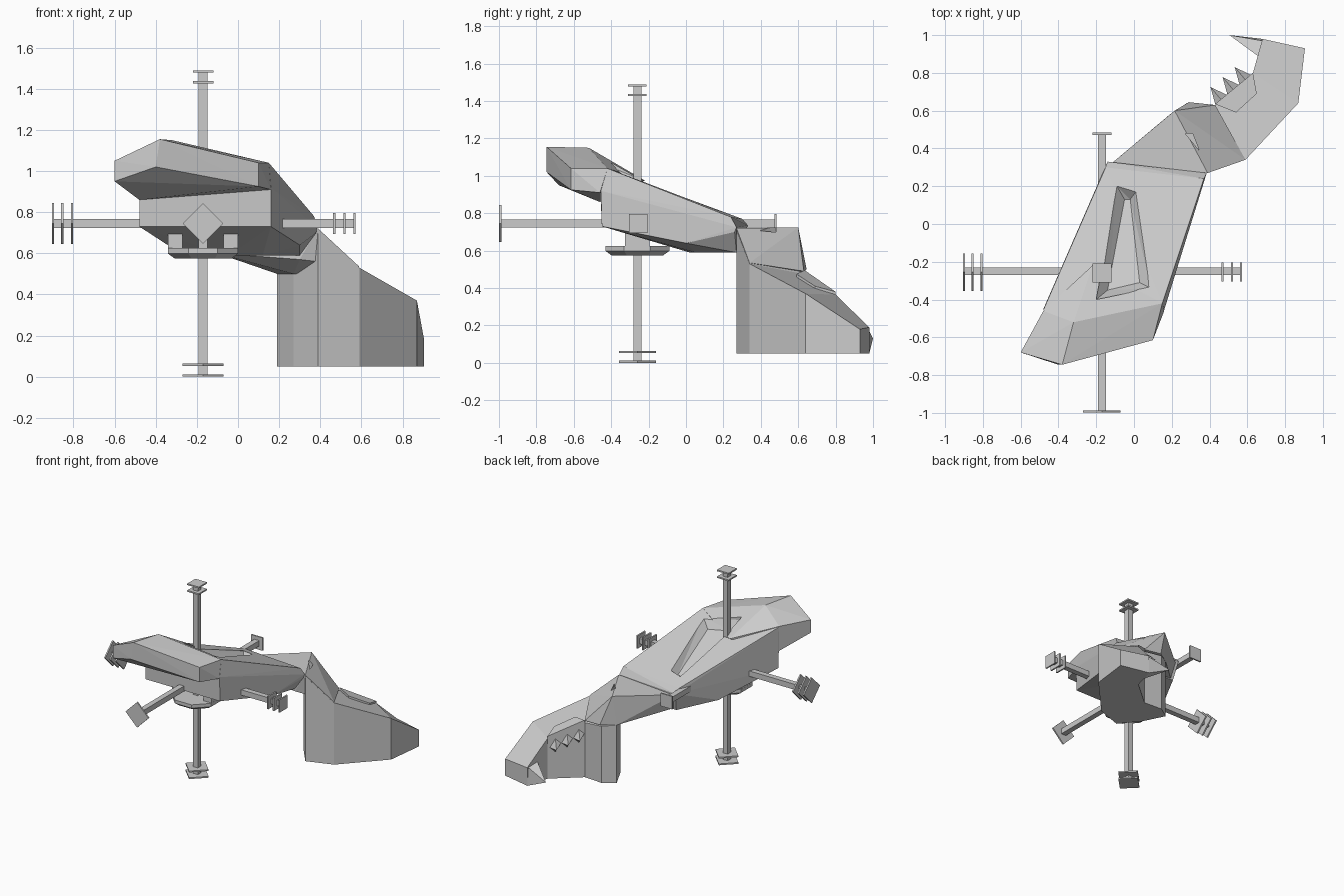
import bpy, bmesh
from math import pi
from mathutils import Vector, Matrix

if "Cube" in bpy.data.objects:
    bpy.data.objects.remove(bpy.data.objects["Cube"])

grey = bpy.data.materials.new("light grey")
grey.diffuse_color = (0.6, 0.6, 0.6, 1)
grey.use_nodes = True
grey.node_tree.nodes["Principled BSDF"].inputs["Base Color"].default_value = grey.diffuse_color


def finish(bm, name):
    bmesh.ops.recalc_face_normals(bm, faces=bm.faces)
    me = bpy.data.meshes.new(name)
    bm.to_mesh(me)
    bm.free()
    ob = bpy.data.objects.new(name, me)
    bpy.context.collection.objects.link(ob)
    me.materials.append(grey)
    return ob


def solid(name, pts):
    """Faceted solid wrapped around a few corner points."""
    bm = bmesh.new()
    for p in pts:
        bm.verts.new(p)
    res = bmesh.ops.convex_hull(bm, input=bm.verts)
    junk = [g for g in res["geom_interior"] if isinstance(g, bmesh.types.BMVert)]
    bmesh.ops.delete(bm, geom=junk, context='VERTS')
    bmesh.ops.dissolve_limit(bm, angle_limit=0.02, verts=bm.verts, edges=bm.edges)
    return finish(bm, name)


def box(name, c, s, rot=None):
    bm = bmesh.new()
    m = Matrix.Translation(c) @ (rot or Matrix()) @ Matrix.Diagonal((*s, 1))
    bmesh.ops.create_cube(bm, size=1, matrix=m)
    return finish(bm, name)


def frustum(name, c, r1, r2, h, n=8):
    bm = bmesh.new()
    bmesh.ops.create_cone(bm, cap_ends=True, segments=n, radius1=r1, radius2=r2, depth=h,
                          matrix=Matrix.Translation(c) @ Matrix.Rotation(pi / n, 4, 'Z'))
    return finish(bm, name)


def cut(ob, cutter):
    mod = ob.modifiers.new("recess", 'BOOLEAN')
    mod.operation = 'DIFFERENCE'
    mod.solver = 'EXACT'
    mod.object = cutter
    cutter.hide_render = True
    cutter.hide_viewport = True


# Front cabin with sloped chin, fading into the hull roof
cabin = solid("front_cabin", [
    (-0.48, -0.46, 1.05), (-0.32, -0.52, 1.15), (0.15, -0.42, 1.04),
    (-0.60, -0.68, 1.05), (-0.38, -0.745, 1.155), (0.10, -0.615, 1.04),
    (-0.60, -0.68, 0.95), (-0.40, -0.745, 1.02), (0.10, -0.615, 0.925),
    (-0.48, -0.46, 0.86), (-0.33, -0.46, 0.92), (0.16, -0.46, 0.91), (-0.22, -0.22, 0.975)])

# Main hull tapering down to the rear
hull = solid("main_hull", [
    (-0.48, -0.455, 1.045), (0.15, -0.42, 1.04),
    (-0.48, -0.455, 0.86), (0.16, -0.455, 0.92), (-0.48, -0.45, 0.73), (0.16, -0.45, 0.73),
    (-0.15, 0.30, 0.77), (0.37, 0.24, 0.78), (0.385, 0.27, 0.725), (-0.14, 0.33, 0.735),
    (-0.28, 0.0, 0.60), (0.30, 0.0, 0.64), (-0.04, 0.02, 0.59), (0.12, 0.05, 0.59),
    (-0.12, 0.29, 0.59), (0.30, 0.27, 0.59), (0.38, 0.26, 0.70)])

# Tapered recess in the roof
rim = [(-0.09, 0.20), (0.01, 0.17), (0.09, -0.34), (-0.20, -0.40)]
floor = [(-0.05, 0.13), (-0.02, 0.13), (0.03, -0.31), (-0.14, -0.35)]
roof_z = lambda y: 0.875 - 0.40 * y
recess = solid("roof_recess_cutter",
               [(x, y, roof_z(y) + 0.01) for x, y in rim]
               + [(x, y, roof_z(y) + 0.20) for x, y in rim]
               + [(x, y, roof_z(y) - 0.05) for x, y in floor])
cut(hull, recess)
cut(cabin, recess)

# Neck joining hull and jaw
neck = solid("neck", [
    (-0.12, 0.32, 0.72), (0.39, 0.27, 0.72), (0.59, 0.34, 0.535), (0.215, 0.60, 0.725),
    (0.29, 0.645, 0.50), (0.43, 0.63, 0.49), (-0.10, 0.29, 0.60), (0.30, 0.27, 0.57),
    (0.19, 0.58, 0.50), (0.27, 0.40, 0.50), (0.45, 0.5, 0.5)])
slit = solid("neck_slit_cutter", [(x, y, z) for x, y in ((0.27, 0.48), (0.31, 0.48), (0.345, 0.39))
                                  for z in (0.62, 0.9)])
cut(neck, slit)

# Jaw: folded top surface with walls dropped to the base
top = [(0.39, 0.27, 0.71), (0.59, 0.34, 0.53), (0.87, 0.64, 0.37), (0.905, 0.93, 0.18),
       (0.68, 0.98, 0.19), (0.63, 0.80, 0.365), (0.43, 0.63, 0.475), (0.28, 0.64, 0.49),
       (0.19, 0.58, 0.50), (0.27, 0.42, 0.50)]
cells = [(0, 1, 6), (0, 6, 7, 8, 9), (1, 2, 5, 6), (2, 3, 4, 5)]
bm = bmesh.new()
vs = [bm.verts.new(p) for p in top]
faces = [bm.faces.new([vs[i] for i in c]) for c in cells]
ext = bmesh.ops.extrude_face_region(bm, geom=faces, use_keep_orig=True)
for g in ext["geom"]:
    if isinstance(g, bmesh.types.BMVert):
        g.co.z = 0.05
finish(bm, "jaw")

# Raised lip along the mouth
lip = [(0.43, 0.635, 0.495), (0.54, 0.59, 0.475), (0.65, 0.69, 0.41), (0.63, 0.80, 0.38)]
solid("mouth_lip", [(x, y, z - d) for x, y, z in lip for d in (0, 0.06)])

# Three small teeth along the mouth and one big front tooth
a, b = Vector((0.43, 0.635, 0.39)), Vector((0.63, 0.80, 0.285))
out = Vector((-0.055, 0.065, 0))
for i in range(3):
    c = a.lerp(b, 0.15 + i * 0.32)
    half = (b - a) * 0.15
    solid(f"tooth_{i + 1}", [c - half, c + half, c + Vector((0, 0, 0.05)),
                             c - Vector((0, 0, 0.05)), c + out])
solid("front_tooth", [(0.655, 0.89, 0.05), (0.68, 0.98, 0.05), (0.68, 0.97, 0.19),
                      (0.655, 0.89, 0.21), (0.505, 1.0, 0.13)])

# Belly pod: octagonal disc hung on a block each side
px, py, pz = -0.17, -0.26, 0.745
frustum("pod_disc", (px, py, 0.612), 0.185, 0.185, 0.026)
frustum("pod_disc_base", (px, py, 0.587), 0.15, 0.185, 0.024)
for side, dx in (("right", 0.135), ("left", -0.135)):
    box(f"pod_block_{side}", (px + dx, py, 0.67), (0.07, 0.13, 0.1))

# Three crossed masts with square end plates; the large plates stand on a corner
box("vertical_mast", (px, py, pz), (0.042, 0.042, 1.48))
box("cross_mast", (-0.165, -0.25, pz), (1.47, 0.042, 0.042))
box("long_mast", (px, -0.255, pz), (0.042, 1.47, 0.042))
big, small = 0.14, 0.1
diamond = {axis: Matrix.Rotation(pi / 4, 4, axis) for axis in 'XYZ'}
for z, s in ((0.006, big), (0.058, big), (1.432, small), (1.484, small)):
    box("vertical_mast_plate", (px, py, z), (s, s, 0.011), diamond['Z'] if s == big else None)
for x, s in ((-0.9, big), (-0.855, big), (-0.807, big), (0.468, small), (0.518, small), (0.566, small)):
    box("cross_mast_plate", (x, -0.255, pz), (0.011, s, s), diamond['X'] if s == big else None)
box("long_mast_front_plate", (px, -0.993, pz), (big, 0.011, big), diamond['Y'])
box("long_mast_rear_plate", (px, 0.478, pz), (small, 0.011, small))
